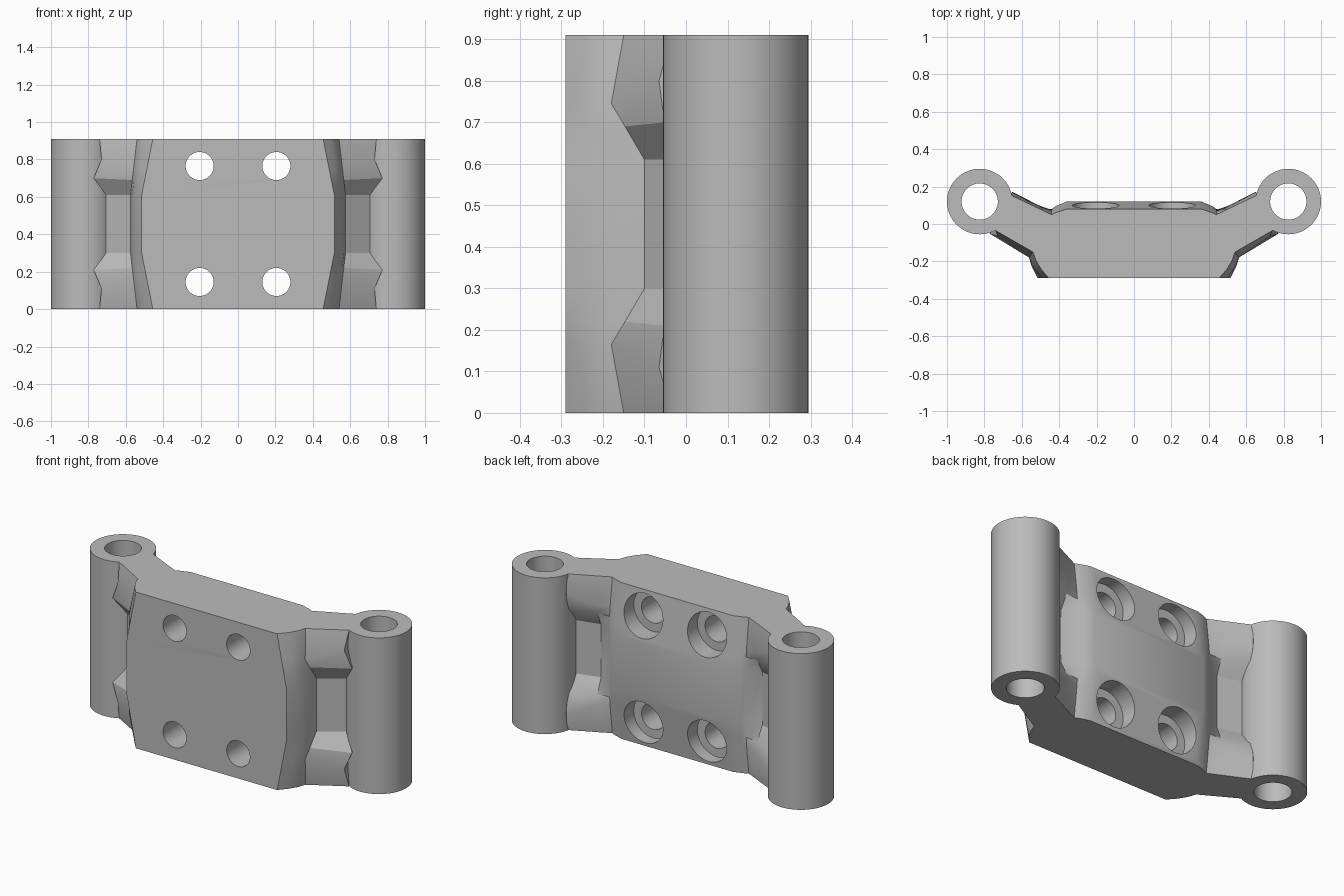
import bpy, bmesh, math
from mathutils import Matrix

if bpy.data.objects.get("Cube"):
    bpy.data.objects.remove(bpy.data.objects["Cube"])

H = 0.91            # overall height
FLAT = 0.30         # height where the waisted middle begins

grey = bpy.data.materials.new("plain_grey")
grey.use_nodes = True
grey.diffuse_color = (0.5, 0.5, 0.5, 1)
grey.node_tree.nodes["Principled BSDF"].inputs["Base Color"].default_value = (0.5, 0.5, 0.5, 1)


def make(name, bm):
    bmesh.ops.recalc_face_normals(bm, faces=bm.faces)
    mesh = bpy.data.meshes.new(name)
    bm.to_mesh(mesh)
    bm.free()
    mesh.materials.append(grey)
    obj = bpy.data.objects.new(name, mesh)
    bpy.context.collection.objects.link(obj)
    return obj


def smooth(obj):
    bpy.ops.object.select_all(action='DESELECT')
    obj.select_set(True)
    bpy.context.view_layer.objects.active = obj
    bpy.ops.object.shade_smooth_by_angle(angle=math.radians(25))


# Half section of the bracket at one level, from front centre round to back centre
def half_section(z_body, z_tube, side_y, arm_front, arm_back, valley_y, shoulder):
    t = z_body / FLAT
    w, e = 0.455 + 0.06 * t, 0.54 + 0.035 * t
    back = 0.08 + 0.04 * t
    pts = [(w, -0.29, z_body)]
    for k in (1 / 3, 2 / 3):
        pts.append((w + (e - w) * k + 0.012, -0.29 + (side_y + 0.29) * k, z_body))
    pts += [(e, side_y, z_body),
            (*arm_front, z_tube), (0.70, 0.12, z_tube), (*arm_back, z_tube),
            (*shoulder, z_body), (0.44, valley_y, z_body),
            (0.42, back - 0.02 - 0.005 * t, z_body), (0.36, back, z_body)]
    return pts


# End, ridge, pocket slope and waist; the upper half mirrors the lower
lower = [
    half_section(0, 0, -0.15, (0.74, -0.035), (0.66, 0.155), 0.05, (0.455, 0.057)),
    half_section(0.165, 0.11, -0.18, (0.73, -0.065), (0.65, 0.172), 0.07, (0.51, 0.10)),
    half_section(0.22, 0.21, -0.147, (0.772, -0.052), (0.66, 0.15), 0.075, (0.515, 0.078)),
    half_section(FLAT, FLAT, -0.10, (0.705, -0.01), (0.66, 0.075), 0.08, (0.52, 0.04)),
]
levels = lower + [[(x, y, H - z) for x, y, z in s] for s in reversed(lower)]

bm = bmesh.new()
rings = []
for s in levels:
    full = s + [(-x, y, z) for x, y, z in reversed(s)]
    rings.append([bm.verts.new(p) for p in full])
for a, b in zip(rings, rings[1:]):
    for i in range(len(a)):
        j = (i + 1) % len(a)
        bm.faces.new((a[i], a[j], b[j], b[i]))
bm.faces.new(rings[0])
bm.faces.new(rings[-1])
bracket = make("bracket_body", bm)


# Bolt holes with counterbores on the back
def hole_cutter(name, radius, y0, y1):
    bm = bmesh.new()
    for x in (-0.205, 0.205):
        for z in (0.145, H - 0.145):
            place = Matrix.Translation((x, (y0 + y1) / 2, z)) @ Matrix.Rotation(math.pi / 2, 4, 'X')
            bmesh.ops.create_cone(bm, cap_ends=True, segments=48, radius1=radius,
                                  radius2=radius, depth=y1 - y0, matrix=place)
    return make(name, bm)


for name, radius, y0, y1 in (("bolt_hole_cutter", 0.075, -0.5, 0.3),
                             ("counterbore_cutter", 0.125, 0.01, 0.3)):
    cutter = hole_cutter(name, radius, y0, y1)
    cutter.hide_render = True
    mod = bracket.modifiers.new(name, 'BOOLEAN')
    mod.operation = 'DIFFERENCE'
    mod.solver = 'EXACT'
    mod.object = cutter
    bpy.context.view_layer.objects.active = bracket
    bpy.ops.object.modifier_apply(modifier=name)
    bpy.data.objects.remove(cutter)
smooth(bracket)


# Side tubes with through bores
def tube(name, cx, cy=0.12, outer=0.175, bore=0.097, n=64):
    bm = bmesh.new()
    loops = []
    for r, z in ((outer, 0), (outer, H), (bore, H), (bore, 0)):
        loops.append([bm.verts.new((cx + r * math.cos(2 * math.pi * i / n),
                                    cy + r * math.sin(2 * math.pi * i / n), z)) for i in range(n)])
    for k in range(4):
        a, b = loops[k], loops[(k + 1) % 4]
        for i in range(n):
            j = (i + 1) % n
            bm.faces.new((a[i], a[j], b[j], b[i]))
    smooth(make(name, bm))


tube("left_tube", 0.825)
tube("right_tube", -0.825)
